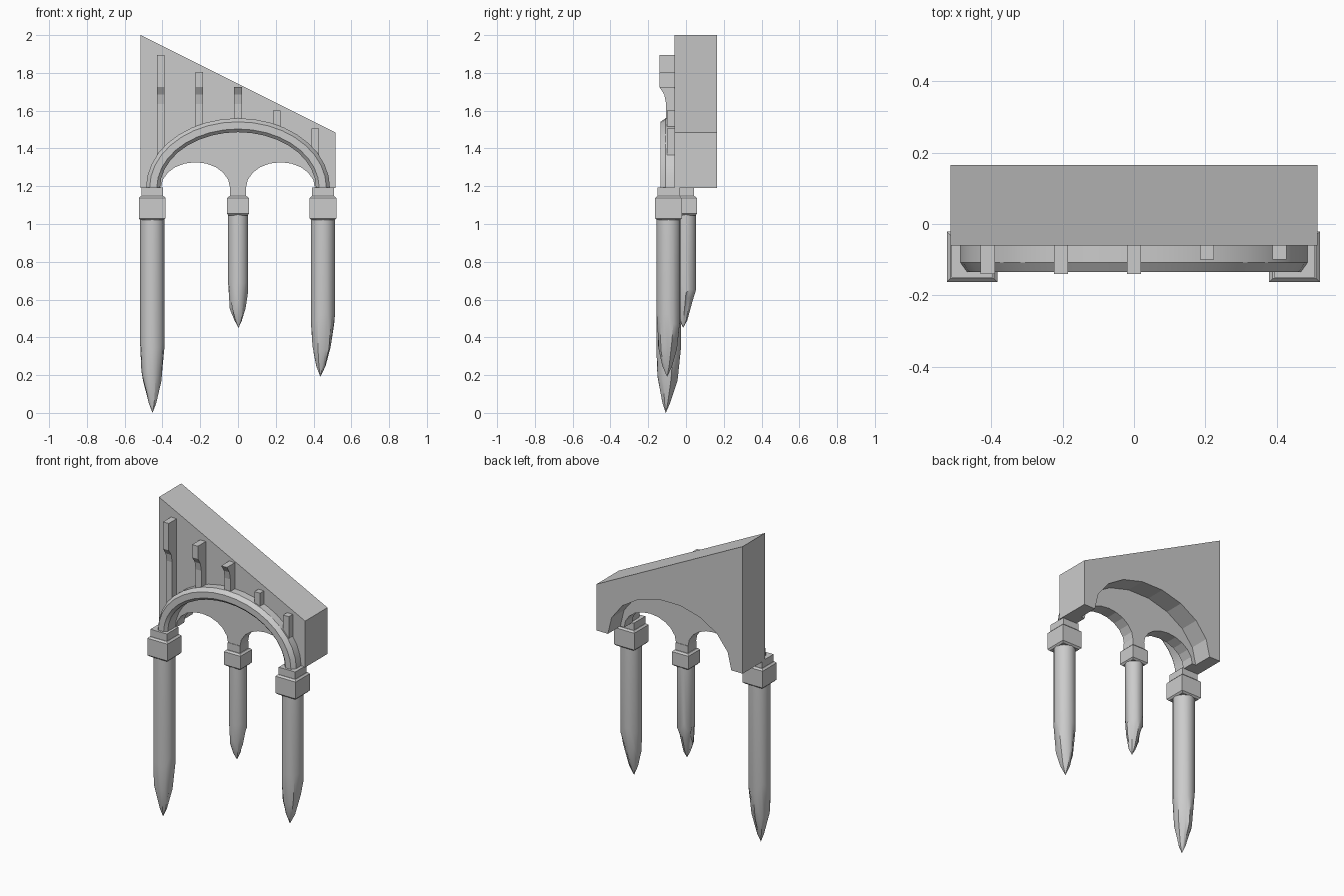
import bpy, bmesh, math, random
from mathutils import Vector

random.seed(4)
if "Cube" in bpy.data.objects:
    bpy.data.objects.remove(bpy.data.objects["Cube"], do_unlink=True)

stone = bpy.data.materials.new("grey stone")
stone.use_nodes = True
GREY = (0.6, 0.6, 0.6, 1)
stone.diffuse_color = GREY
stone.node_tree.nodes["Principled BSDF"].inputs["Base Color"].default_value = GREY

SPRING = 1.19  # height where every arch begins


def finish(name, bm, smooth=None):
    bmesh.ops.recalc_face_normals(bm, faces=bm.faces)
    mesh = bpy.data.meshes.new(name)
    bm.to_mesh(mesh)
    bm.free()
    mesh.materials.append(stone)
    obj = bpy.data.objects.new(name, mesh)
    bpy.context.collection.objects.link(obj)
    if smooth:
        bpy.ops.object.select_all(action='DESELECT')
        obj.select_set(True)
        bpy.context.view_layer.objects.active = obj
        bpy.ops.object.shade_smooth_by_angle(angle=math.radians(smooth))
    return obj


def prism(name, outline, shift):
    """Extrude a closed planar outline along a vector."""
    bm = bmesh.new()
    face = bm.faces.new([bm.verts.new(p) for p in outline])
    geom = bmesh.ops.extrude_face_region(bm, geom=[face])["geom"]
    verts = [g for g in geom if isinstance(g, bmesh.types.BMVert)]
    bmesh.ops.translate(bm, verts=verts, vec=shift)
    return finish(name, bm)


def box(name, x, y, z0, z1, half_x, half_y, bevel=0):
    bm = bmesh.new()
    bmesh.ops.create_cube(bm, size=1)
    for v in bm.verts:
        v.co = Vector((x + 2 * half_x * v.co.x, y + 2 * half_y * v.co.y,
                       (z0 + z1) / 2 + (z1 - z0) * v.co.z))
    if bevel:
        rims = [e for e in bm.edges if abs(e.verts[0].co.z - e.verts[1].co.z) < 0.001]
        bmesh.ops.bevel(bm, geom=rims, offset=bevel, segments=1, affect='EDGES')
    return finish(name, bm)


def arc(cx, rx, rz, n):
    """Half ellipse from the +x end to the -x end, as (x, z) pairs."""
    return [(cx + rx * math.cos(math.pi * i / n), SPRING + rz * math.sin(math.pi * i / n))
            for i in range(n + 1)]


# Sloping wall block with the broad faceted arch cut through it
wall = [(-0.515, SPRING), (-0.515, 2.0), (0.515, 1.485), (0.515, SPRING)]
wall += arc(0, 0.435, 0.32, 9)
prism("wall_block", [(x, -0.06, z) for x, z in wall], (0, 0.225, 0))

# Recessed panel with twin arches
panel = list(reversed(arc(0, 0.445, 0.335, 18)))
for side in (1, -1):
    panel += arc(0.225 * side, 0.183, 0.137, 10)
prism("twin_arch_panel", [(x, -0.04, z) for x, z in panel], (0, 0.08, 0))

# Chamfered arch moulding swept along an ellipse: (offset across, y)
bm = bmesh.new()
section = [(0.037, -0.055), (0.037, -0.108), (0.018, -0.135),
           (-0.02, -0.135), (-0.037, -0.118), (-0.037, -0.035)]
rings = []
for i in range(19):
    a = math.pi * i / 18
    rings.append([bm.verts.new(((0.45 + r) * math.cos(a), y,
                                SPRING + (0.333 + r) * math.sin(a))) for r, y in section])
for a, b in zip(rings, rings[1:]):
    for k in range(len(section)):
        j = (k + 1) % len(section)
        bm.faces.new((a[k], a[j], b[j], b[k]))
bm.faces.new(rings[0])
bm.faces.new(rings[-1])
finish("arch_moulding", bm, 25)

# Upright ribs rising from the moulding; the tall ones have stepped heads
ribs = [(-0.41, 1.895), (-0.205, 1.805), (0, 1.725), (0.205, 1.6), (0.408, 1.505)]
for i, (x, top) in enumerate(ribs):
    foot = SPRING + 0.335 * math.sqrt(1 - (x / 0.455) ** 2)
    if i < 3:
        side = [(-0.14, top), (-0.14, 1.724), (-0.115, 1.685), (-0.105, 1.635), (-0.105, foot)]
    else:
        side = [(-0.1, top), (-0.1, foot)]
    side = [(-0.055, top)] + side + [(-0.055, foot)]
    prism(f"rib_{i + 1}", [(x - 0.02, y, z) for y, z in side], (0.04, 0, 0))


def column(name, x, y, radius, cap_low, cap_half, neck_half, levels, tip):
    """Hanging column: neck, cap, and a round shaft broken to a jagged point."""
    box(name + "_neck", x, y, 1.14, SPRING + 0.003, neck_half, neck_half)
    box(name + "_cap", x, y, cap_low, 1.147, cap_half, cap_half, 0.01)
    sides = 16
    bm = bmesh.new()
    rows = []
    for i, (z, dx, dy, scale) in enumerate([(cap_low + 0.02, 0, 0, 1)] + levels):
        row = []
        for k in range(sides):
            a = 2 * math.pi * k / sides
            rough = random.uniform(0.86, 1.06) if i > 1 else 1
            drop = random.uniform(-0.035, 0.035) if 0 < i < len(levels) else 0
            r = radius * scale * rough
            row.append(bm.verts.new((x + dx + r * math.cos(a), y + dy + r * math.sin(a), z + drop)))
        rows.append(row)
    for a, b in zip(rows, rows[1:]):
        for k in range(sides):
            j = (k + 1) % sides
            bm.faces.new((a[k], a[j], b[j], b[k]))
    point = bm.verts.new(tip)
    for k in range(sides):
        bm.faces.new((rows[-1][k], rows[-1][(k + 1) % sides], point))
    bm.faces.new(rows[0])
    finish(name + "_shaft", bm, 35)


# Shaft levels are (height, shift x, shift y, radius factor)
column("right_column", -0.454, -0.092, 0.065, 1.02, 0.071, 0.058,
       [(0.37, 0, 0, 1), (0.2, -0.002, -0.008, 0.82), (0.05, 0.002, -0.013, 0.32)],
       (-0.453, -0.107, 0))
column("left_column", 0.45, -0.092, 0.064, 1.02, 0.071, 0.058,
       [(0.5, 0, 0, 1), (0.36, -0.006, -0.004, 0.82), (0.25, -0.012, -0.008, 0.42)],
       (0.436, -0.1, 0.19))
column("centre_column", 0, 0, 0.053, 1.045, 0.058, 0.043,
       [(0.67, 0, 0, 1), (0.58, 0, -0.008, 0.78), (0.49, 0.002, -0.014, 0.38)],
       (0.003, -0.015, 0.45))
